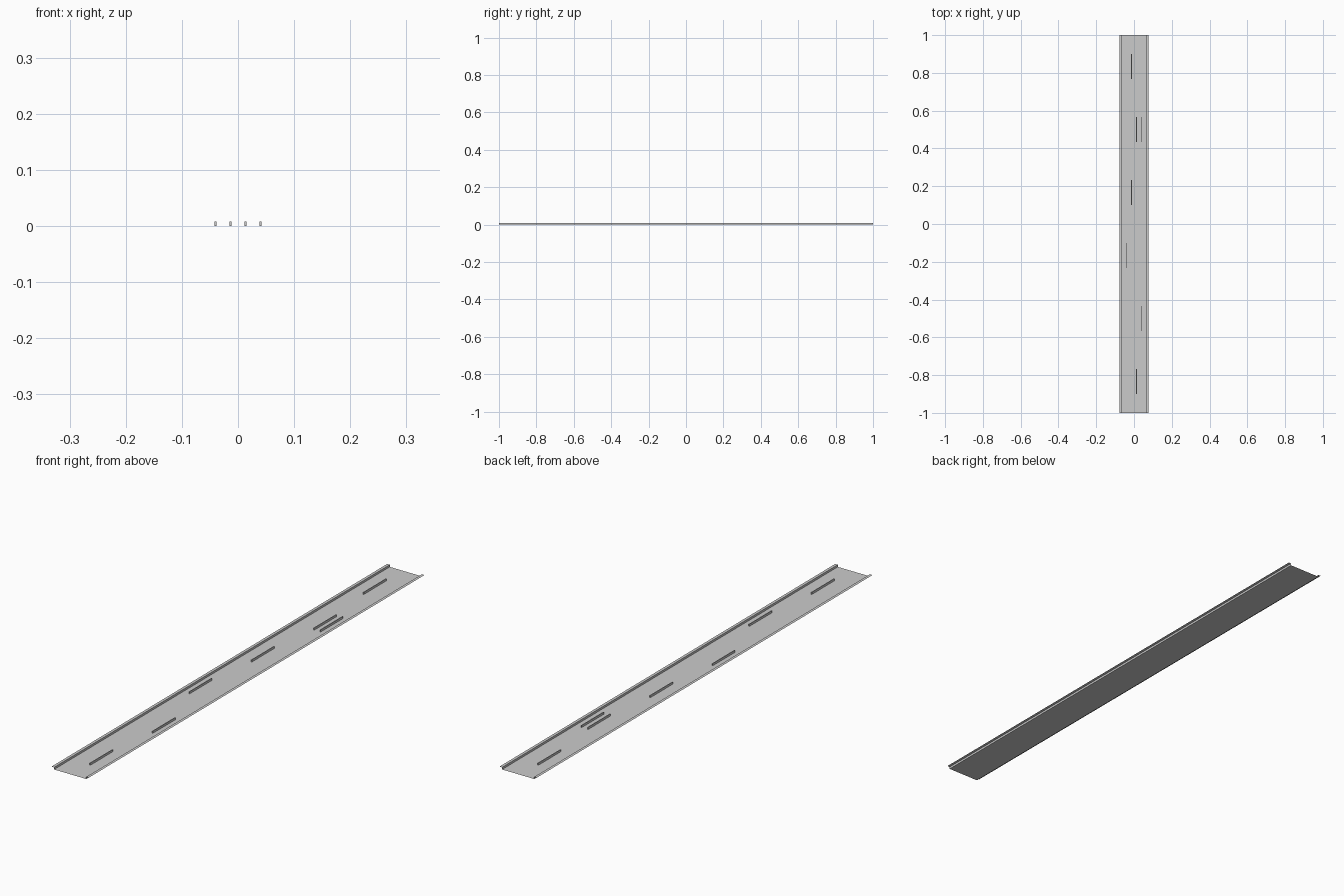
import bpy

if "Cube" in bpy.data.objects:
    bpy.data.objects.remove(bpy.data.objects["Cube"])

H = 0.008          # rail and divider height
HALF_LEN = 1.0


def make_object(name, verts, faces):
    mesh = bpy.data.meshes.new(name)
    mesh.from_pydata(verts, [], faces)
    mesh.update()
    obj = bpy.data.objects.new(name, mesh)
    bpy.context.collection.objects.link(obj)
    return obj


def sheet(name, profile):
    """Extrude an open x-z profile along y as a thin sheet."""
    verts = [(x, y, z) for x, z in profile for y in (-HALF_LEN, HALF_LEN)]
    faces = [(2 * i, 2 * i + 2, 2 * i + 3, 2 * i + 1)
             for i in range(len(profile) - 1)]
    return make_object(name, verts, faces)


def ridge(name, x, y, width=0.003, length=0.134):
    """Thin upright bar, open underneath where it meets the floor."""
    a, b = width / 2, length / 2
    verts = [(x + sx * a, y + sy * b, z) for z in (0, H)
             for sx, sy in ((-1, -1), (1, -1), (1, 1), (-1, 1))]
    faces = [(i, (i + 1) % 4, (i + 1) % 4 + 4, i + 4) for i in range(4)]
    return make_object(name, verts, faces + [(4, 5, 6, 7)])


# Track floor with upright walls and outward lips
sheet("track_floor", [(-0.078, H), (-0.067, H), (-0.067, 0),
                      (0.067, 0), (0.067, H), (0.078, H)])

# Ridges: (column, row) on a grid of four lanes by six rows
for n, (col, row) in enumerate([(2, 0), (3, 1), (0, 2), (1, 3),
                                (2, 4), (3, 4), (1, 5)]):
    ridge(f"lane_ridge_{n + 1}", -0.04 + col * 0.08 / 3, (row - 2.5) / 3)
